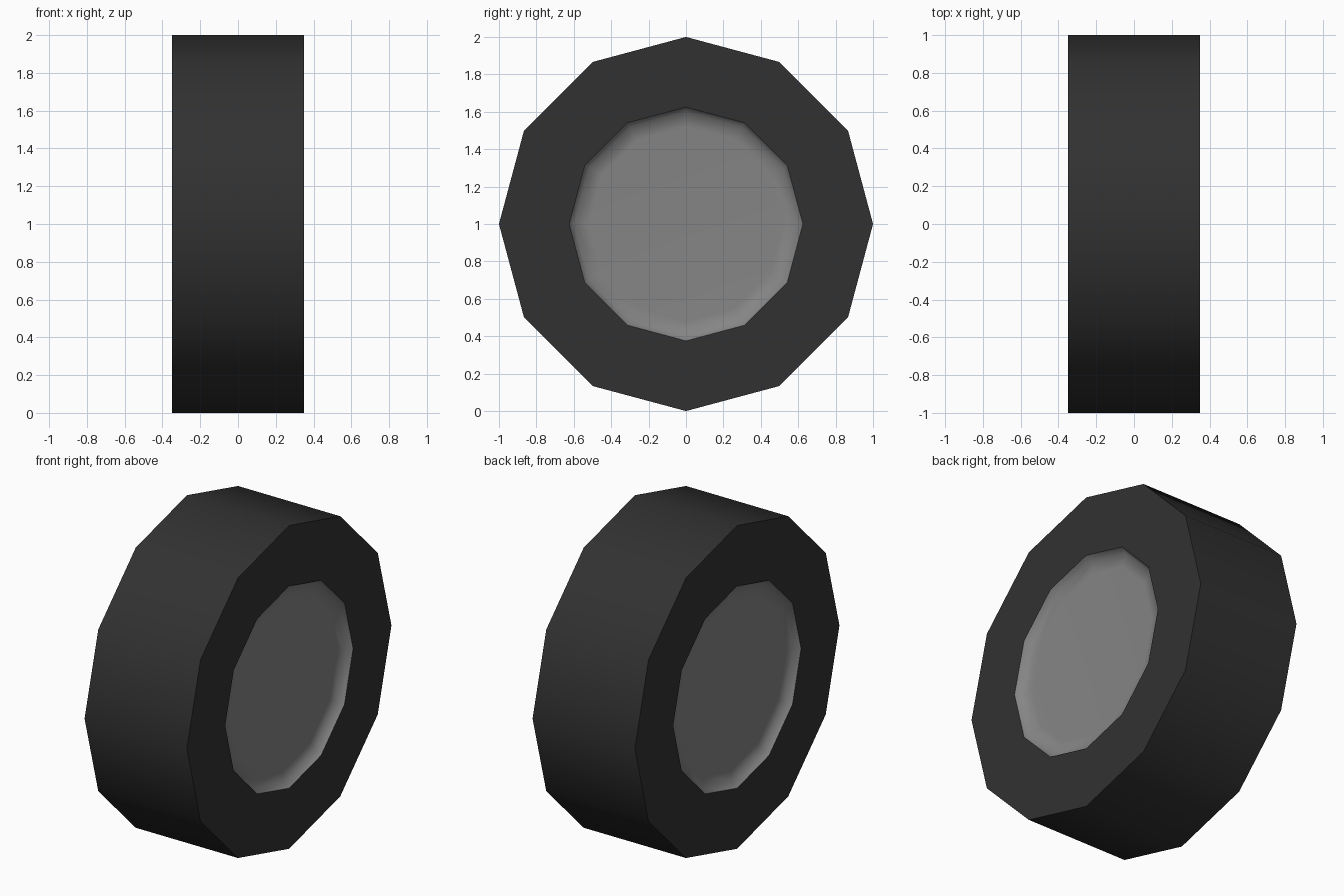
import bpy, bmesh, math

if "Cube" in bpy.data.objects:
    bpy.data.objects.remove(bpy.data.objects["Cube"])

N = 12  # sides of the low-poly wheel


def material(name, v):
    m = bpy.data.materials.new(name)
    m.diffuse_color = (v, v, v, 1)
    m.use_nodes = True
    m.node_tree.nodes["Principled BSDF"].inputs["Base Color"].default_value = m.diffuse_color
    return m


def ring(bm, x, r):
    return [bm.verts.new((x, r * math.cos(2 * math.pi * i / N),
                          1 + r * math.sin(2 * math.pi * i / N))) for i in range(N)]


def lathe(name, profile, mat, closed=False, cap=False, angle=35):
    """Spin (x, radius) points around the axle."""
    bm = bmesh.new()
    rings = [ring(bm, x, r) for x, r in profile]
    pairs = list(zip(rings, rings[1:]))
    if closed:
        pairs.append((rings[-1], rings[0]))
    for a, b in pairs:
        for i in range(N):
            j = (i + 1) % N
            bm.faces.new((a[i], a[j], b[j], b[i]))
    if cap:
        bm.faces.new(rings[0])
        bm.faces.new(rings[-1])
    bmesh.ops.recalc_face_normals(bm, faces=bm.faces)
    me = bpy.data.meshes.new(name)
    bm.to_mesh(me)
    bm.free()
    me.materials.append(mat)
    ob = bpy.data.objects.new(name, me)
    bpy.context.collection.objects.link(ob)
    bpy.ops.object.select_all(action='DESELECT')
    ob.select_set(True)
    bpy.context.view_layer.objects.active = ob
    bpy.ops.object.shade_smooth_by_angle(angle=math.radians(angle))
    return ob


rubber = material("black_rubber", 0.031)
metal = material("grey_metal", 0.235)

# Tyre: tread and both side walls, open in the middle
lathe("tyre", [(-0.35, 0.625), (-0.35, 1), (0.35, 1), (0.35, 0.625)], rubber)

# Hub discs: shallow recessed dish on each side
for side, s in (("right", 1), ("left", -1)):
    ob = lathe(side + "_hub", [(s * 0.35, 0.625), (s * 0.31, 0.6), (s * 0.305, 0.52)],
               metal, angle=65)
    bm = bmesh.new()
    bm.from_mesh(ob.data)
    # close the dish with a flat centre and face it outward
    inner = [e for e in bm.edges if e.is_boundary and abs(e.verts[0].co.x) < 0.308]
    bmesh.ops.contextual_create(bm, geom=inner)
    for f in bm.faces:
        f.normal_update()
        f.smooth = True
        if f.normal.x * s < 0:
            f.normal_flip()
    bm.to_mesh(ob.data)
    bm.free()
